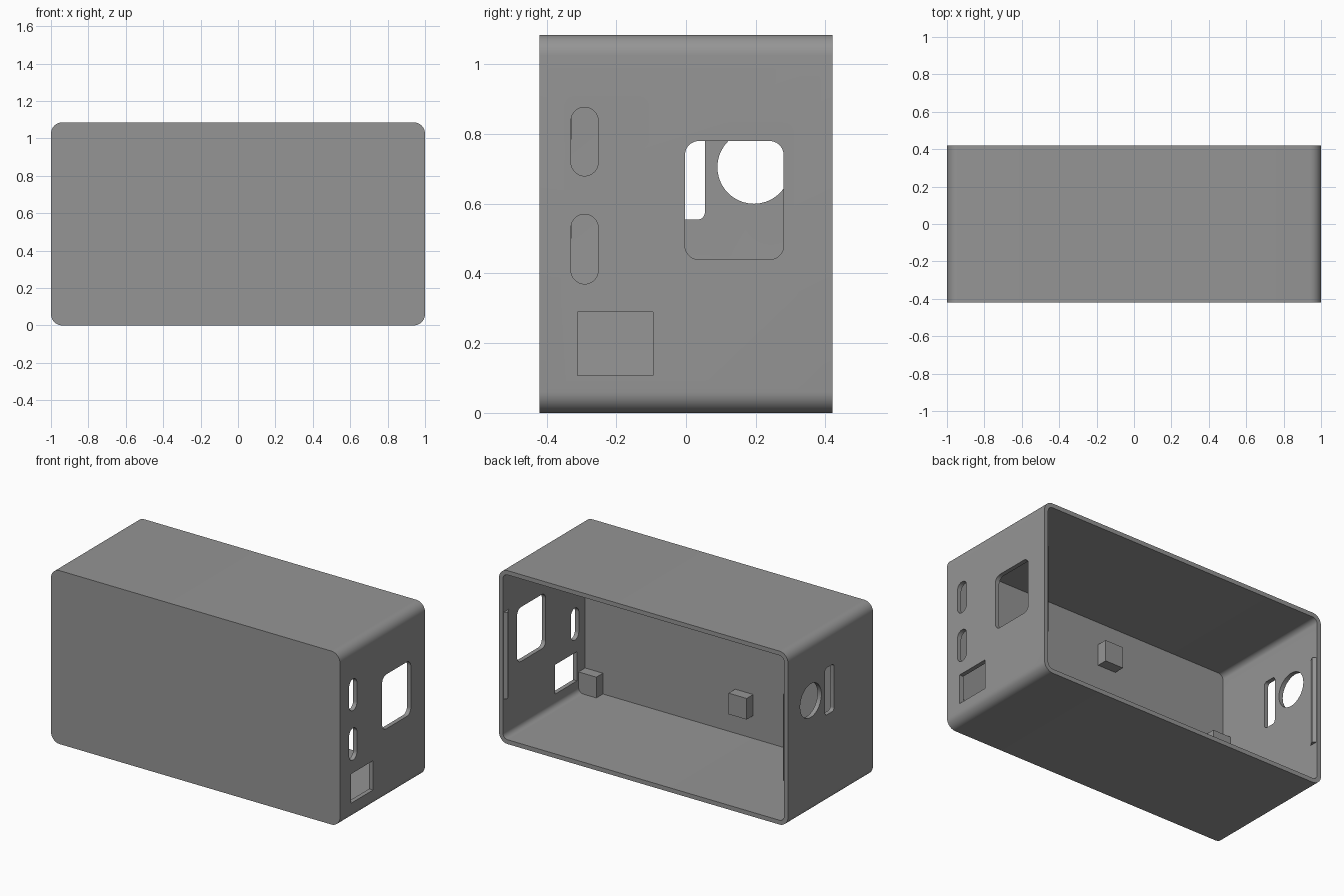
import bpy, bmesh, math
from mathutils import Vector

if "Cube" in bpy.data.objects:
    bpy.data.objects.remove(bpy.data.objects["Cube"])

W, D, H, T = 2.0, 0.84, 1.085, 0.027   # outer size and wall thickness

grey = bpy.data.materials.new("grey plastic")
grey.diffuse_color = (0.3, 0.3, 0.3, 1)
grey.use_nodes = True
grey.node_tree.nodes["Principled BSDF"].inputs["Base Color"].default_value = grey.diffuse_color


def outline(u0, u1, v0, v1, r, seg=10):
    """Rounded rectangle outline; r = 0 gives sharp corners."""
    if r == 0:
        return [(u0, v0), (u1, v0), (u1, v1), (u0, v1)]
    pts = []
    corners = [(u1 - r, v1 - r), (u0 + r, v1 - r), (u0 + r, v0 + r), (u1 - r, v0 + r)]
    for k, (cu, cv) in enumerate(corners):
        for i in range(seg + 1):
            a = math.pi / 2 * (k + i / seg)
            pts.append((cu + r * math.cos(a), cv + r * math.sin(a)))
    return pts


def prism(name, pts, axis, a, b):
    """Extrude an outline along x (points are y,z), y (x,z) or z (x,y)."""
    place = {"x": lambda u, v, w: (w, u, v),
             "y": lambda u, v, w: (u, w, v),
             "z": lambda u, v, w: (u, v, w)}[axis]
    bm = bmesh.new()
    face = bm.faces.new([bm.verts.new(place(u, v, a)) for u, v in pts])
    ext = bmesh.ops.extrude_face_region(bm, geom=[face])
    moved = [g for g in ext["geom"] if isinstance(g, bmesh.types.BMVert)]
    bmesh.ops.translate(bm, verts=moved, vec=Vector(place(0, 0, b - a)))
    bmesh.ops.remove_doubles(bm, verts=bm.verts, dist=1e-5)
    bmesh.ops.recalc_face_normals(bm, faces=bm.faces)
    mesh = bpy.data.meshes.new(name)
    bm.to_mesh(mesh)
    bm.free()
    mesh.materials.append(grey)
    ob = bpy.data.objects.new(name, mesh)
    bpy.context.collection.objects.link(ob)
    return ob


def cut(target, cutter):
    bpy.context.view_layer.objects.active = target
    mod = target.modifiers.new("cut", "BOOLEAN")
    mod.operation, mod.solver, mod.object = "DIFFERENCE", "EXACT", cutter
    bpy.ops.object.modifier_apply(modifier=mod.name)
    bpy.data.objects.remove(cutter)


# Case: rounded tube closed at the front, open at the back
case = prism("case", outline(-W/2, W/2, 0, H, 0.06), "y", -D/2, D/2)
cut(case, prism("cavity", outline(-W/2 + T, W/2 - T, T, H - T, 0.033),
                "y", -D/2 + T, D/2 + 0.1))

# Side openings: side, y range, z range, corner radius
openings = [
    (1, -0.33, -0.252, 0.68, 0.877, 0.039),      # upper slot
    (1, -0.33, -0.252, 0.37, 0.57, 0.039),       # lower slot
    (1, -0.312, -0.094, 0.107, 0.29, 0),         # connector port
    (1, -0.003, 0.28, 0.44, 0.78, 0.04),         # large window
    (-1, 0.09, 0.30, 0.60, 0.81, 0.105),         # round hole
    (-1, -0.035, 0.054, 0.555, 0.85, 0.02),      # left slot
]
for side, y0, y1, z0, z1, r in openings:
    cut(case, prism("opening", outline(y0, y1, z0, z1, r), "x",
                    side * 0.9, side * 1.1))

bpy.ops.object.select_all(action="DESELECT")
case.select_set(True)
bpy.context.view_layer.objects.active = case
bpy.ops.object.shade_smooth_by_angle(angle=math.radians(30))

# Support blocks on the inside of the front wall: x and z of the lower corner
for x, z in [(0.85, 0.025), (-0.19, 0.17), (-0.195, 0.785), (-0.975, 0.5)]:
    prism("support_block", outline(x, x + 0.125, z, z + 0.132, 0), "y",
          -D/2 + T, -D/2 + T + 0.065)

# Snap ridges inside the side walls near the opening
for s in (1, -1):
    xw = W/2 - T
    prism("snap_ridge", [(s * xw, 0.415), (s * (xw - 0.02), 0.40), (s * xw, 0.36)],
          "z", 0.272, 0.813)
